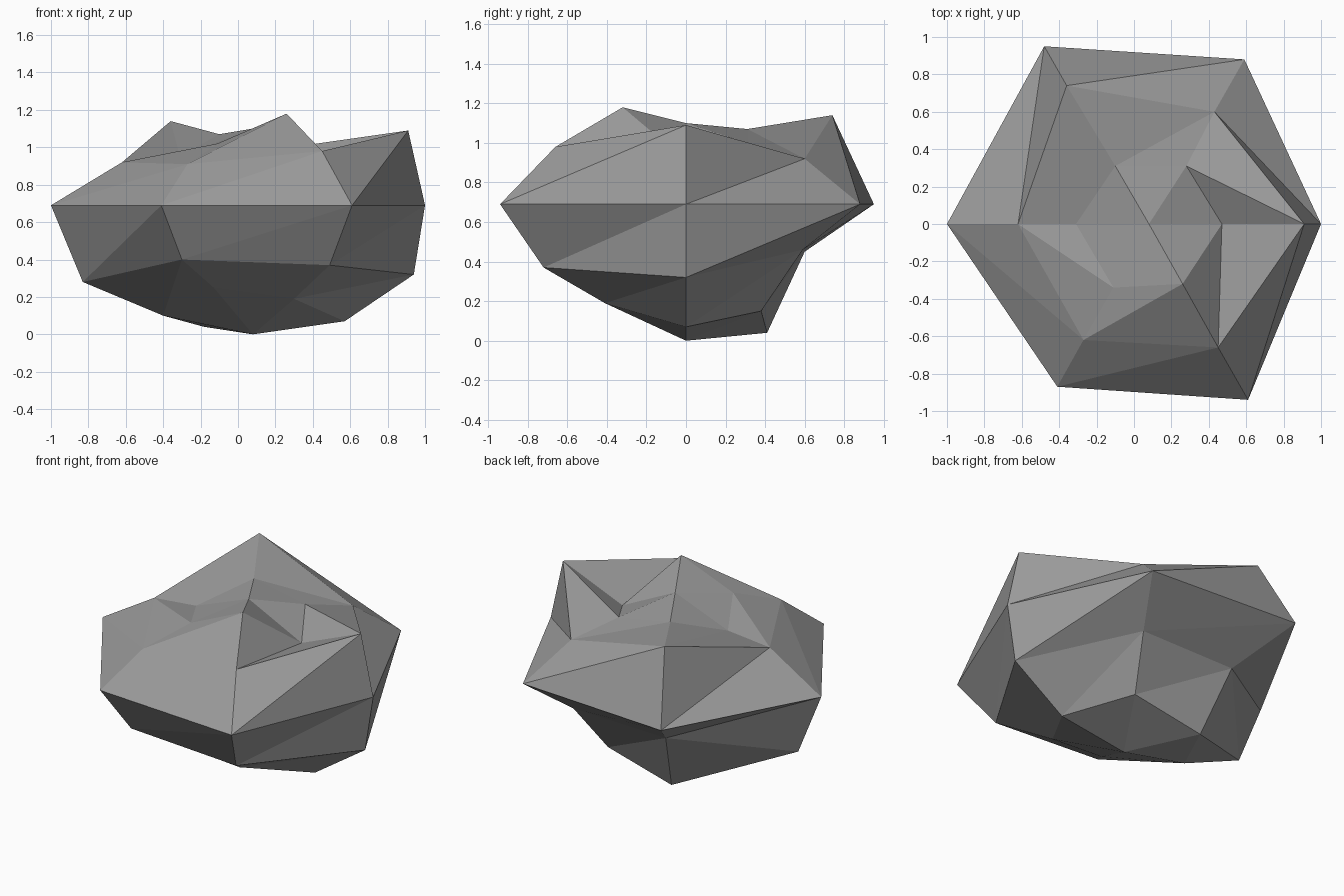
import bpy
import bmesh

# Remove the default cube only
default_cube = bpy.data.objects.get("Cube")
if default_cube:
    bpy.data.objects.remove(default_cube, do_unlink=True)


def make_material(name, colour):
    """One flat colour, shown in the viewport and in renders."""
    material = bpy.data.materials.new(name)
    material.use_nodes = True
    material.diffuse_color = colour
    shader = material.node_tree.nodes["Principled BSDF"]
    shader.inputs["Base Color"].default_value = colour
    shader.inputs["Roughness"].default_value = 0.9
    return material


def bridge(bm, upper, lower):
    """Join two six-sided rings with a band of triangles."""
    count = len(upper)
    for i in range(count):
        j = (i + 1) % count
        bm.faces.new((lower[i], lower[j], upper[j]))
        bm.faces.new((lower[i], upper[j], upper[i]))


def cap(bm, ring, tip):
    """Close a ring with a fan of triangles around its tip."""
    count = len(ring)
    for i in range(count):
        bm.faces.new((ring[i], ring[(i + 1) % count], tip))


# Uneven six-sided cross-sections, each running anticlockwise from +x
crown_ring = [(.47, 0, .91), (.28, .31, 1.0), (-.1, .31, 1.07),
              (-.31, 0, .95), (-.11, -.34, 1.02), (.26, -.32, 1.18)]
shoulder_ring = [(.91, 0, 1.09), (.43, .6, .92), (-.36, .74, 1.14),
                 (-.62, 0, .92), (-.27, -.62, .91), (.45, -.66, .98)]
waist_outline = [(1, 0), (.59, .88), (-.48, .95),
                 (-1, 0), (-.41, -.87), (.61, -.94)]
waist_ring = [(x, y, .69) for x, y in waist_outline]
belly_ring = [(.94, 0, .32), (.42, .59, .46), (-.27, .6, .45),
              (-.83, 0, .28), (-.3, -.7, .4), (.49, -.72, .37)]
base_ring = [(.57, 0, .07), (.31, .38, .15), (-.18, .41, .04),
             (-.4, 0, .1), (-.13, -.46, .25), (.3, -.41, .19)]

# Rock: bridge the rings from top to bottom, then close both ends
bm = bmesh.new()
rings = [[bm.verts.new(point) for point in ring]
         for ring in (crown_ring, shoulder_ring, waist_ring,
                      belly_ring, base_ring)]
for upper, lower in zip(rings, rings[1:]):
    bridge(bm, upper, lower)
cap(bm, rings[0], bm.verts.new((.08, 0, 1.1)))
cap(bm, rings[-1], bm.verts.new((.08, 0, 0)))
bmesh.ops.recalc_face_normals(bm, faces=bm.faces)

mesh = bpy.data.meshes.new("rock")
bm.to_mesh(mesh)
bm.free()
mesh.materials.append(make_material("stone_grey", (.33, .33, .33, 1)))
mesh.shade_flat()

rock = bpy.data.objects.new("rock", mesh)
bpy.context.scene.collection.objects.link(rock)
